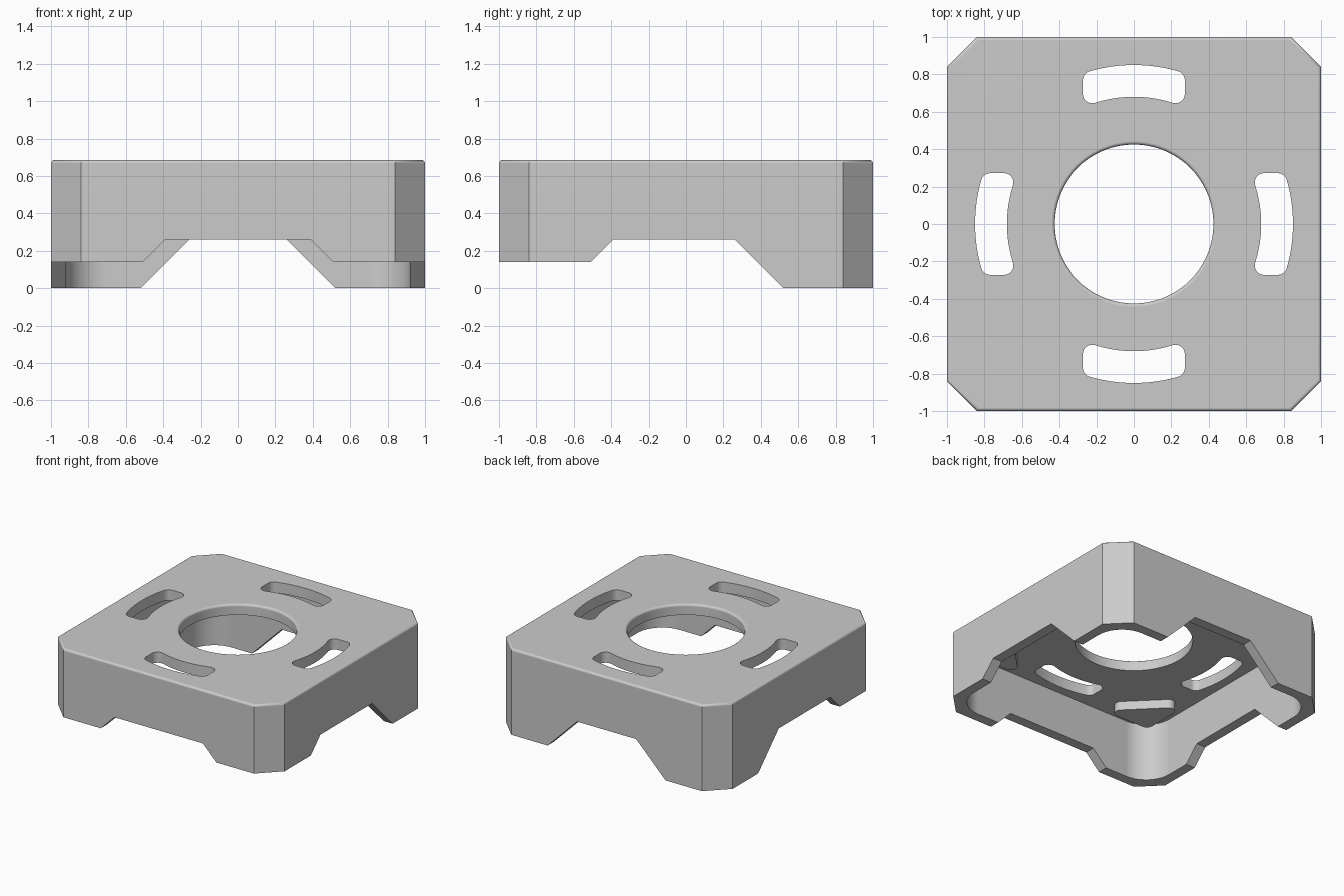
import bpy, bmesh, math
from mathutils import Matrix, Vector

cube = bpy.data.objects.get("Cube")
if cube:
    bpy.data.objects.remove(cube, do_unlink=True)

grey = bpy.data.materials.new("plain_grey")
grey.use_nodes = True
COLOR = (0.6, 0.6, 0.6, 1)
grey.diffuse_color = COLOR
grey.node_tree.nodes["Principled BSDF"].inputs["Base Color"].default_value = COLOR

HEIGHT, CEILING, WALL = 0.685, 0.60, 0.08


def finish(name, bm):
    bmesh.ops.recalc_face_normals(bm, faces=bm.faces[:])
    mesh = bpy.data.meshes.new(name)
    bm.to_mesh(mesh)
    bm.free()
    mesh.materials.append(grey)
    obj = bpy.data.objects.new(name, mesh)
    bpy.context.scene.collection.objects.link(obj)
    return obj


def bridge(bm, rings):
    """Skin a stack of equal rings and cap both ends."""
    n = len(rings[0])
    for low, high in zip(rings, rings[1:]):
        for i in range(n):
            j = (i + 1) % n
            bm.faces.new((low[i], low[j], high[j], high[i]))
    bm.faces.new(rings[0])
    bm.faces.new(rings[-1])


def prism(name, pts, lo, hi, place=lambda a, b, c: (a, b, c)):
    """Extrude a 2D outline from lo to hi along the third coordinate."""
    bm = bmesh.new()
    bridge(bm, [[bm.verts.new(place(a, b, c)) for a, b in pts] for c in (lo, hi)])
    return finish(name, bm)


def arc(centre, radius, start, end, steps):
    angles = [start + (end - start) * k / steps for k in range(steps + 1)]
    return [(centre[0] + radius * math.cos(t), centre[1] + radius * math.sin(t))
            for t in angles]


def rounded(pts, radius, steps=8):
    """Round each corner of a convex, counter-clockwise outline."""
    out = []
    for i, p in enumerate(pts):
        p = Vector(p)
        a = (Vector(pts[i - 1]) - p).normalized()
        b = (Vector(pts[(i + 1) % len(pts)]) - p).normalized()
        half = a.angle(b) / 2
        mid = p + (a + b).normalized() * radius / math.sin(half)
        away = p - mid
        facing = math.atan2(away.y, away.x)
        sweep = math.pi / 2 - half
        out += arc(mid, radius, facing - sweep, facing + sweep, steps)
    return out


def cut(target, cutter):
    mod = target.modifiers.new("cut", "BOOLEAN")
    mod.operation = "DIFFERENCE"
    mod.solver = "EXACT"
    mod.object = cutter
    bpy.context.view_layer.objects.active = target
    bpy.ops.object.modifier_apply(modifier=mod.name)
    bpy.data.objects.remove(cutter, do_unlink=True)


# Outer block with chamfered corners and a softened top rim
c = 0.84
octagon = [(c, -1), (1, -c), (1, c), (c, 1), (-c, 1), (-1, c), (-1, -c), (-c, -1)]
housing = prism("housing", octagon, 0, HEIGHT)
bm = bmesh.new()
bm.from_mesh(housing.data)
rim = [e for e in bm.edges if all(v.co.z > HEIGHT - 0.01 for v in e.verts)]
bmesh.ops.bevel(bm, geom=rim, offset=0.018, segments=4, profile=0.5, affect="EDGES")
bm.to_mesh(housing.data)
bm.free()

# Hollow underside
w = 1 - WALL
cut(housing, prism("cavity", rounded([(w, -w), (w, w), (-w, w), (-w, -w)], 0.22, 14),
                   -0.2, CEILING))

# Side notches, with the front half of the housing raised
side = [(-1.1, -0.1), (-1.1, 0.14), (-0.51, 0.14), (-0.39, 0.26),
        (0.26, 0.26), (0.62, -0.1)]
cut(housing, prism("side_notch", side, -1.1, 1.1, lambda a, b, k: (k, a, b)))

# Front and back notches
for name, top, lo, hi in (("front_notch", 0.39, -1.1, -0.7), ("back_notch", 0.26, 0.7, 1.1)):
    foot = top + 0.36
    outline = [(-foot, -0.1), (-top, 0.26), (top, 0.26), (foot, -0.1)]
    cut(housing, prism(name, outline, lo, hi, lambda a, b, k: (a, k, b)))

# Round centre opening with a softened upper lip
R, LIP, SIDES = 0.425, 0.018, 72
profile = [(R, 0.5)] + arc((R + LIP, HEIGHT - LIP), LIP, math.pi, math.pi / 2, 4)
profile.append((R + LIP, 0.8))
bm = bmesh.new()
turns = [math.tau * i / SIDES for i in range(SIDES)]
bridge(bm, [[bm.verts.new((r * math.cos(t), r * math.sin(t), z)) for t in turns]
            for r, z in profile])
cut(housing, finish("opening", bm))

# Four curved slots, each half outline mirrored across its middle
INNER, OUTER, HALF, r = 0.68, 0.85, 0.272, 0.05
y = HALF - r
swing_out, swing_in = math.asin(y / (OUTER - r)), math.asin(y / (INNER + r))
x_out, x_in = y / math.tan(swing_out), y / math.tan(swing_in)
half_slot = arc((0, 0), OUTER, 0, swing_out, 8)
half_slot += arc((x_out, y), r, swing_out, math.pi / 2, 6)[1:]
half_slot += arc((x_in, y), r, math.pi / 2, math.pi + swing_in, 8)
half_slot += arc((0, 0), INNER, swing_in, 0, 8)[1:]
slot_outline = half_slot + [(a, -b) for a, b in reversed(half_slot[1:-1])]
for quarter in range(4):
    slot = prism("slot", slot_outline, 0.5, 0.8)
    slot.data.transform(Matrix.Rotation(quarter * math.pi / 2, 4, "Z"))
    cut(housing, slot)

# Small rounded pads under the ceiling, one in each corner
pad = rounded([(0.86, -0.29), (1.15, 0), (0.86, 0.29)], 0.05)
parts = [housing]
for quarter in range(4):
    obj = prism(f"corner_pad_{quarter + 1}", pad, CEILING - 0.07, CEILING + 0.01)
    obj.data.transform(Matrix.Rotation((quarter + 0.5) * math.pi / 2, 4, "Z"))
    parts.append(obj)

# Smooth the curves while the large faces stay flat
for obj in parts:
    bpy.ops.object.select_all(action="DESELECT")
    obj.select_set(True)
    bpy.context.view_layer.objects.active = obj
    bpy.ops.object.shade_smooth_by_angle(angle=math.radians(30))
    flat = obj.modifiers.new("flat_faces", "WEIGHTED_NORMAL")
    flat.keep_sharp = True
